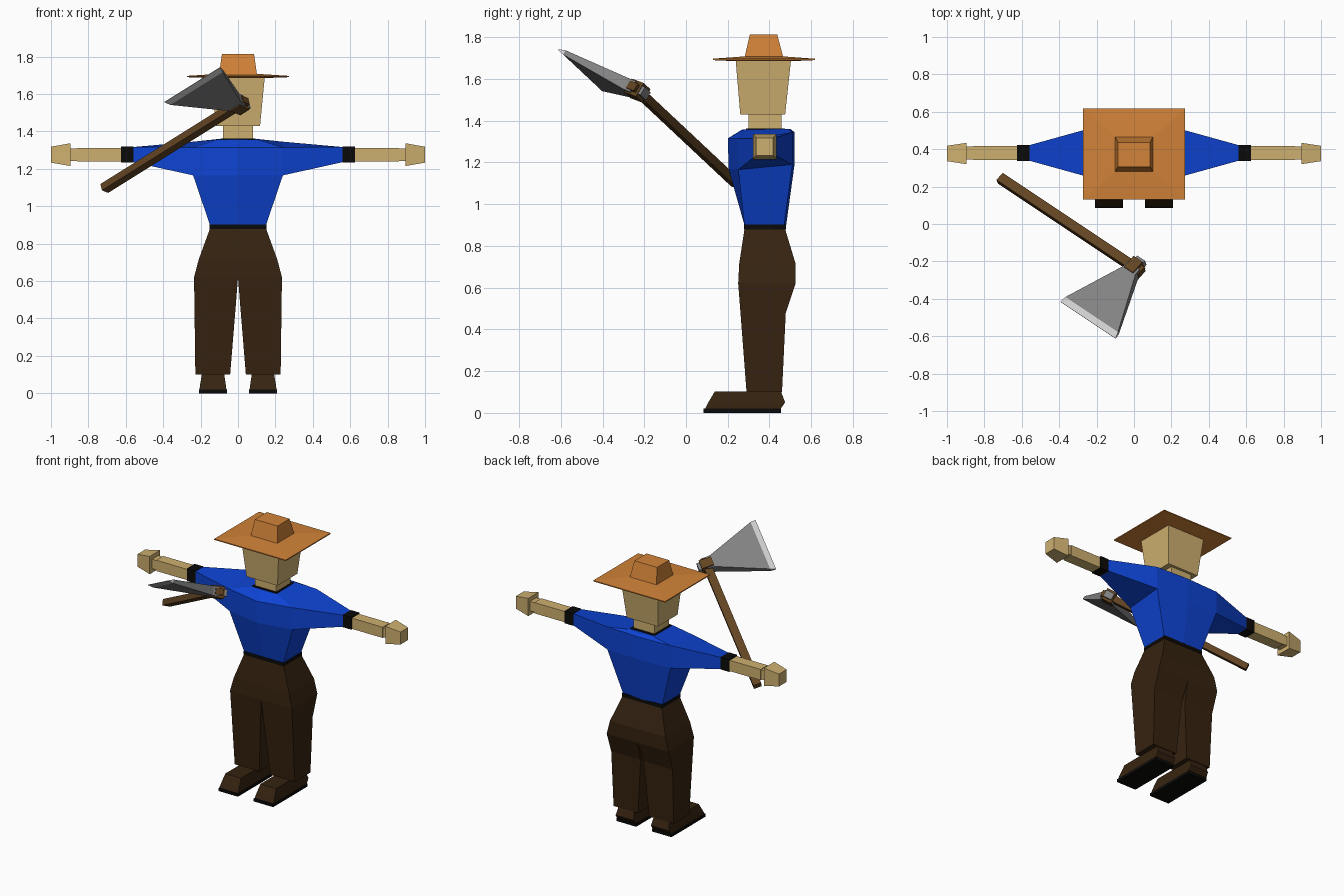
import bpy, bmesh
from mathutils import Vector

if "Cube" in bpy.data.objects:
    bpy.data.objects.remove(bpy.data.objects["Cube"])


def material(name, r, g, b):
    lin = [((c / 255 + 0.055) / 1.055) ** 2.4 if c > 10 else c / 255 / 12.92 for c in (r, g, b)]
    m = bpy.data.materials.new(name)
    m.diffuse_color = (*lin, 1)
    m.use_nodes = True
    m.node_tree.nodes["Principled BSDF"].inputs["Base Color"].default_value = m.diffuse_color
    return m


SKIN = material("skin", 206, 176, 112)
ORANGE = material("hat orange", 210, 131, 56)
BLUE = material("shirt blue", 14, 68, 212)
BROWN = material("trouser brown", 54, 35, 16)
BLACK = material("black", 11, 10, 9)
WOOD = material("wood", 98, 68, 34)
STEEL = material("steel", 130, 130, 130)
EDGE = material("sharp steel", 212, 212, 212)


def loft(name, rings, mat):
    """Skin a list of equal-length point rings and cap both ends."""
    bm = bmesh.new()
    vs = [[bm.verts.new(p) for p in ring] for ring in rings]
    n = len(vs[0])
    for a, b in zip(vs, vs[1:]):
        for i in range(n):
            j = (i + 1) % n
            bm.faces.new((a[i], a[j], b[j], b[i]))
    bm.faces.new(vs[0])
    bm.faces.new(vs[-1])
    bmesh.ops.recalc_face_normals(bm, faces=bm.faces)
    me = bpy.data.meshes.new(name)
    bm.to_mesh(me)
    bm.free()
    me.materials.append(mat)
    ob = bpy.data.objects.new(name, me)
    bpy.context.collection.objects.link(ob)
    return ob


def zrect(z, x0, x1, y0, y1):
    return [(x0, y0, z), (x1, y0, z), (x1, y1, z), (x0, y1, z)]


def xrect(x, y0, y1, z0, z1):
    return [(x, y0, z0), (x, y1, z0), (x, y1, z1), (x, y0, z1)]


def hexring(x, front, mid, back, zf, zb):
    """Torso section with a ridge down the middle of the chest."""
    return [(-x, front, zf), (0, mid, zf), (x, front, zf),
            (x, back, zb), (0, back + 0.01, zb), (-x, back, zb)]


# Shirt body, belt and collar opening
loft("shirt", [hexring(0.15, 0.28, 0.28, 0.47, 0.9, 0.9),
               hexring(0.24, 0.25, 0.205, 0.51, 1.165, 1.19),
               hexring(0.24, 0.25, 0.2, 0.51, 1.315, 1.345),
               hexring(0.1, 0.28, 0.27, 0.49, 1.358, 1.36)], BLUE)
loft("belt", [zrect(z, -0.152, 0.152, 0.277, 0.478) for z in (0.878, 0.902)], BLACK)
loft("collar", [zrect(z, -0.093, 0.093, 0.287, 0.475) for z in (1.355, 1.363)], BLACK)

# Neck and head
loft("neck", [zrect(z, -0.08, 0.08, 0.3, 0.457) for z in (1.34, 1.435)], SKIN)
loft("head", [zrect(1.43, -0.118, 0.118, 0.26, 0.475),
              zrect(1.69, -0.143, 0.143, 0.238, 0.503)], SKIN)

# Hat
loft("hat_brim", [zrect(1.685, -0.14, 0.14, 0.24, 0.5),
                  zrect(1.69, -0.272, 0.272, 0.13, 0.617),
                  zrect(1.697, -0.272, 0.272, 0.13, 0.617),
                  zrect(1.708, -0.1, 0.1, 0.28, 0.465)], ORANGE)
loft("hat_crown", [zrect(1.7, -0.102, 0.102, 0.28, 0.467),
                   zrect(1.813, -0.086, 0.086, 0.306, 0.437)], ORANGE)

# Hips
loft("hips", [zrect(0.62, -0.235, 0.235, 0.25, 0.525),
              zrect(0.715, -0.21, 0.21, 0.255, 0.525),
              zrect(0.88, -0.15, 0.15, 0.28, 0.475)], BROWN)

for side, s in (("left", 1), ("right", -1)):
    # Trouser leg and shoe
    loft(side + "_leg", [zrect(0.1, 0.042 * s, 0.228 * s, 0.29, 0.46),
                         zrect(0.48, 0.011 * s, 0.233 * s, 0.261, 0.478),
                         zrect(0.62, 0, 0.235 * s, 0.25, 0.525)], BROWN)
    loft(side + "_shoe", [zrect(0.018, 0.062 * s, 0.206 * s, 0.09, 0.452),
                          zrect(0.05, 0.066 * s, 0.202 * s, 0.107, 0.475),
                          zrect(0.103, 0.074 * s, 0.193 * s, 0.138, 0.455)], BROWN)
    loft(side + "_sole", [zrect(z, 0.06 * s, 0.208 * s, 0.085, 0.455)
                          for z in (0, 0.02)], BLACK)
    # Sleeve, cuff, forearm, wrist and hand
    loft(side + "_sleeve", [[(0.24 * s, 0.25, 1.165), (0.24 * s, 0.51, 1.19),
                             (0.24 * s, 0.51, 1.345), (0.24 * s, 0.25, 1.315)],
                            xrect(0.565 * s, 0.34, 0.42, 1.237, 1.316)], BLUE)
    loft(side + "_cuff", [xrect(x * s, 0.337, 0.423, 1.234, 1.319)
                          for x in (0.56, 0.625)], BLACK)
    loft(side + "_forearm", [xrect(x * s, 0.342, 0.418, 1.238, 1.312)
                             for x in (0.62, 0.86)], SKIN)
    loft(side + "_wrist", [xrect(x * s, 0.346, 0.414, 1.243, 1.308)
                           for x in (0.86, 0.9)], SKIN)
    loft(side + "_hand", [xrect(0.895 * s, 0.32, 0.434, 1.215, 1.337),
                          xrect(1.0 * s, 0.336, 0.418, 1.233, 1.318)], SKIN)

# Axe frame: u along the handle, v towards the cutting edge, w across the blade
head = Vector((0.005, -0.235, 1.545))
u = Vector((0.72, -0.48, 0.45)).normalized()
v = Vector((-0.265, -0.27, 0.095))
v = (v - v.project(u)).normalized()
w = u.cross(v)


def across_u(t, a, b):
    return [head + u * t + v * i * a + w * j * b for i, j in ((-1, -1), (1, -1), (1, 1), (-1, 1))]


def across_v(t, a, b):
    return [head + v * t + u * i * a + w * j * b for i, j in ((-1, -1), (1, -1), (1, 1), (-1, 1))]


loft("axe_handle", [across_u(t, 0.026, 0.02) for t in (-0.975, 0.05)], WOOD)
loft("axe_collar", [across_u(t, 0.04, 0.038) for t in (-0.035, 0.03)], WOOD)
loft("axe_poll", [across_v(t, 0.028, 0.022) for t in (-0.058, 0)], STEEL)
loft("axe_blade", [across_v(0.0, 0.042, 0.03), across_v(0.04, 0.046, 0.03),
                   across_v(0.355, 0.19, 0.012)], STEEL)
loft("axe_edge", [across_v(0.355, 0.19, 0.012), across_v(0.39, 0.2, 0.001)], EDGE)
